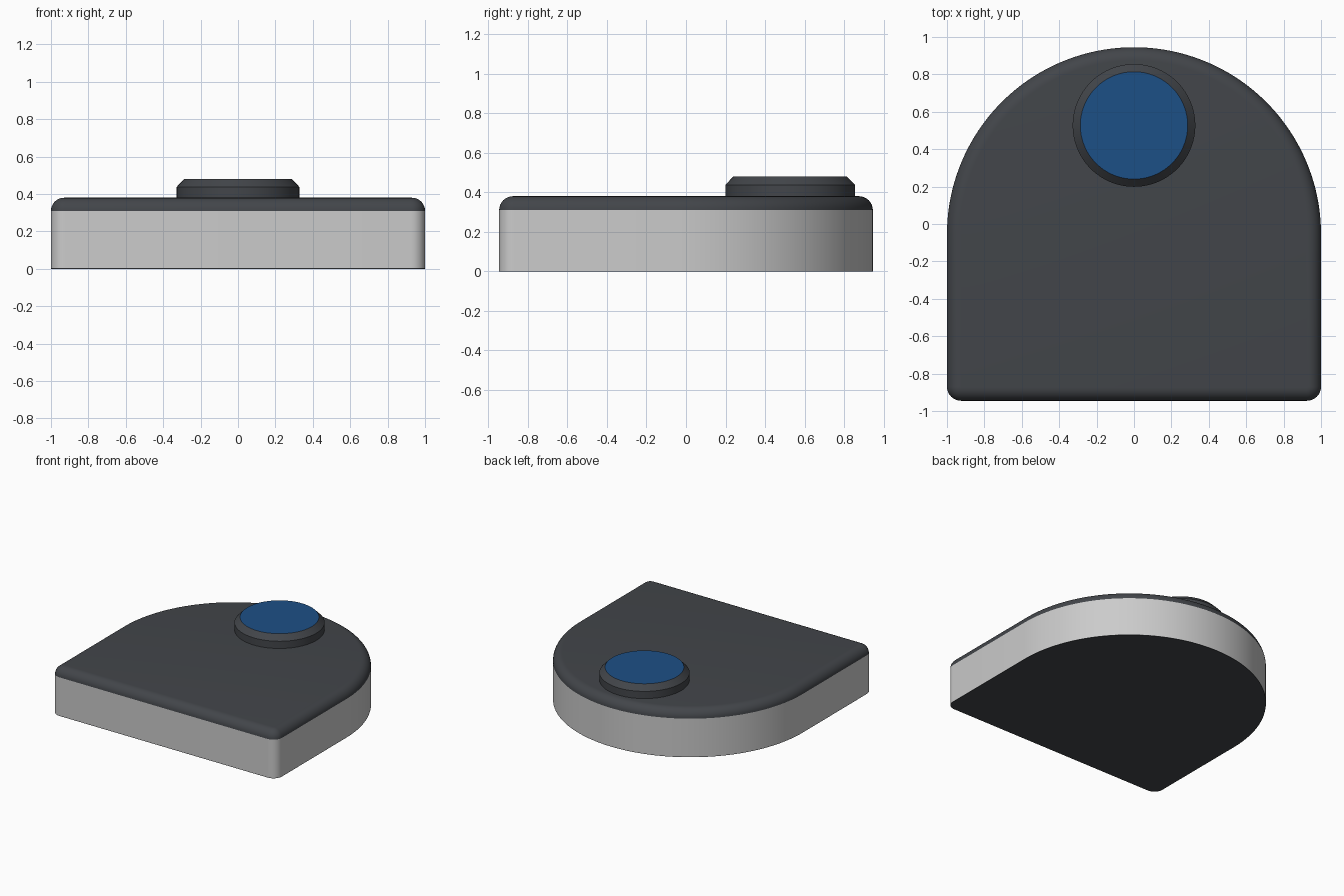
import bpy, bmesh
from math import sin, cos, pi

if "Cube" in bpy.data.objects:
    bpy.data.objects.remove(bpy.data.objects["Cube"])

HALF_W, FRONT, ARC_Y = 1.0, -0.945, -0.055   # rounded back, straight front
CORNER, EDGE = 0.075, 0.07


def material(name, rgb):
    m = bpy.data.materials.new(name)
    m.diffuse_color = (*rgb, 1)
    m.use_nodes = True
    m.node_tree.nodes["Principled BSDF"].inputs["Base Color"].default_value = m.diffuse_color
    return m


def outline(inset):
    """D-shaped outline, counter-clockwise, shrunk by inset."""
    r, c = HALF_W - inset, CORNER - inset
    pts = [(r * cos(pi * i / 96), ARC_Y + r * sin(pi * i / 96)) for i in range(97)]
    for sx, start in ((-1, pi), (1, 1.5 * pi)):
        for i in range(9):
            a = start + pi / 2 * i / 8
            pts.append((sx * (HALF_W - CORNER) + c * cos(a), FRONT + CORNER + c * sin(a)))
    return pts


def circle(radius, cy, n=96):
    return [(radius * cos(2 * pi * i / n), cy + radius * sin(2 * pi * i / n)) for i in range(n)]


def loft(name, layers, mat=None, bottom=False, top=False):
    """Skin between outlines given as (points, z), with optional end caps."""
    bm = bmesh.new()
    rings = [[bm.verts.new((x, y, z)) for x, y in pts] for pts, z in layers]
    for lo, hi in zip(rings, rings[1:]):
        for i in range(len(lo)):
            j = (i + 1) % len(lo)
            bm.faces.new((lo[i], lo[j], hi[j], hi[i]))
    if bottom:
        bm.faces.new(rings[0][::-1])
    if top:
        bm.faces.new(rings[-1])
    me = bpy.data.meshes.new(name)
    bm.to_mesh(me)
    bm.free()
    ob = bpy.data.objects.new(name, me)
    bpy.context.collection.objects.link(ob)
    if mat:
        me.materials.append(mat)
    bpy.ops.object.select_all(action='DESELECT')
    ob.select_set(True)
    bpy.context.view_layer.objects.active = ob
    bpy.ops.object.shade_smooth_by_angle(angle=pi / 6)
    return ob


dark = material("dark_plastic", (0.055, 0.06, 0.068))
blue = material("blue_face", (0.012, 0.08, 0.24))

# Body: dark underside, grey side band, dark cover with rounded rim
loft("underside", [(outline(0), 0), (outline(0), 0.003)], dark, bottom=True)
loft("side_band", [(outline(0), 0.003), (outline(0), 0.31)])
rim = [(outline(EDGE * (1 - cos(a))), 0.31 + EDGE * sin(a))
       for a in (pi / 2 * i / 8 for i in range(9))]
loft("top_cover", rim, dark, top=True)

# Button: chamfered dark ring with a blue face flush on top
CY = 0.527
loft("button_ring", [(circle(0.328, CY), 0.38), (circle(0.328, CY), 0.438),
                     (circle(0.287, CY), 0.48)], dark)
loft("button_face", [(circle(0.287, CY), 0.479), (circle(0.287, CY), 0.48)], blue, top=True)
